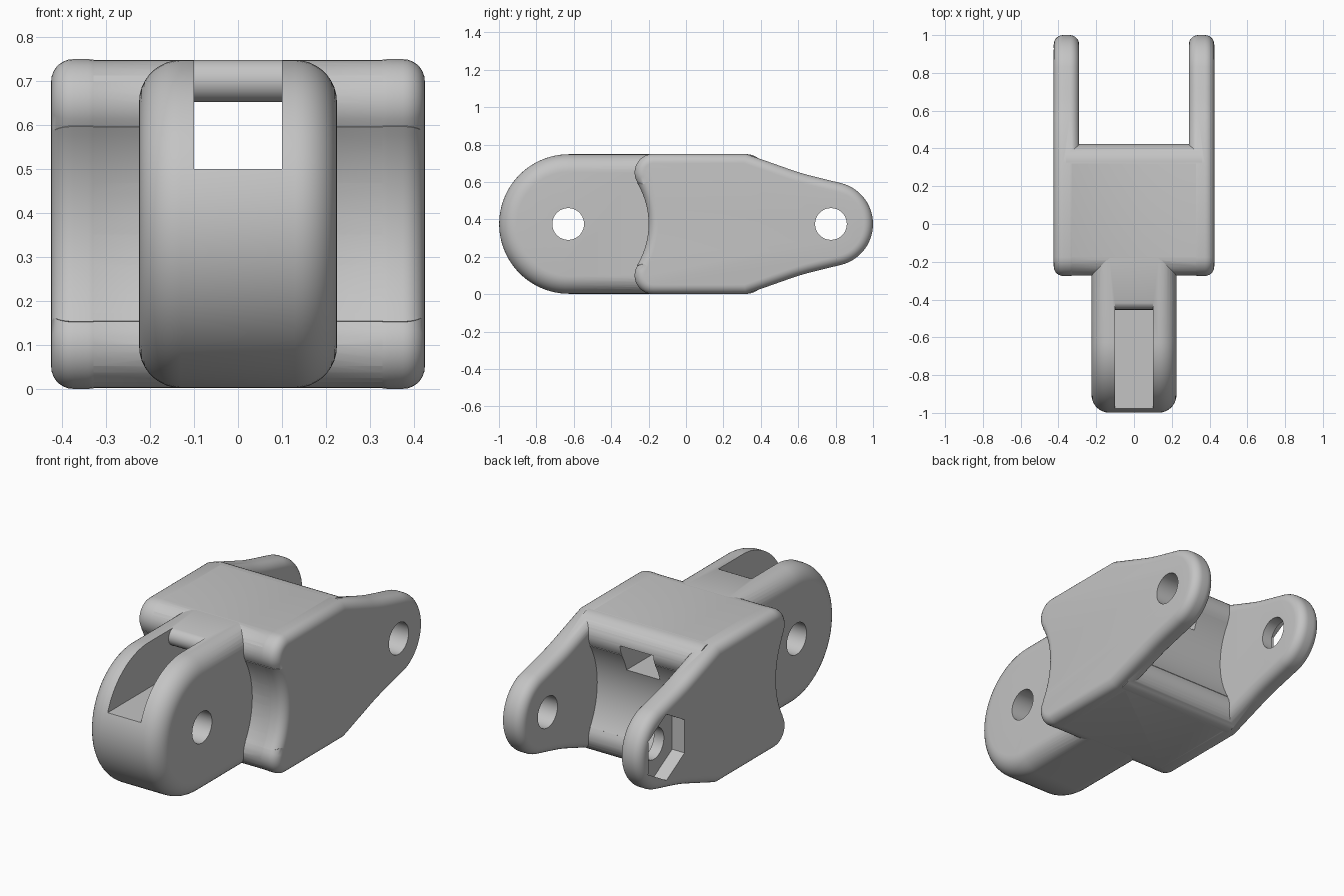
import bpy, math

if "Cube" in bpy.data.objects:
    bpy.data.objects.remove(bpy.data.objects["Cube"])

grey = bpy.data.materials.new("plain grey")
grey.diffuse_color = (0.55, 0.55, 0.55, 1)
grey.use_nodes = True
grey.node_tree.nodes["Principled BSDF"].inputs["Base Color"].default_value = grey.diffuse_color
MID = 0.375            # height of the pivot axis
FRONT, REAR = -0.626, 0.775


def arc(cy, cz, r, a0, a1, n):
    """Points (y, z) on an arc, angles in degrees."""
    return [(cy + r * math.cos(math.radians(a0 + (a1 - a0) * i / n)),
             cz + r * math.sin(math.radians(a0 + (a1 - a0) * i / n))) for i in range(n + 1)]


def offset(pts, d):
    """Move a counter-clockwise outline inward by d."""
    out = []
    for i, p in enumerate(pts):
        a, b = pts[i - 1], pts[(i + 1) % len(pts)]
        n = []
        for s, e in ((a, p), (p, b)):
            l = math.hypot(e[0] - s[0], e[1] - s[1])
            n.append((-(e[1] - s[1]) / l, (e[0] - s[0]) / l))
        k = d / (1 + n[0][0] * n[1][0] + n[0][1] * n[1][1])
        out.append((p[0] + k * (n[0][0] + n[1][0]), p[1] + k * (n[0][1] + n[1][1])))
    return out


def prism(name, pts, x0, x1, r0=0.0, r1=0.0, seg=7):
    """Extrude a side outline along x with rounded rims of radius r0 and r1."""
    # drop repeated points, then force counter-clockwise order
    pts = [p for i, p in enumerate(pts) if math.dist(p, pts[i - 1]) > 1e-4]
    if sum(pts[i - 1][0] * p[1] - p[0] * pts[i - 1][1] for i, p in enumerate(pts)) < 0:
        pts.reverse()
    rings = []
    for x, r, s in ((x0, r0, 1), (x1, r1, -1)):
        k = seg if r else 0
        side = []
        for i in range(k + 1):
            t = math.pi / 2 * i / k if k else 0
            side.append((x + s * r * (1 - math.sin(t)) if k else x,
                         r * (1 - math.cos(t))))
        # side runs from the full outline to the cap; order rings along x
        rings += side[::-1] if s == 1 else side
    n = len(pts)
    verts = [(x, y, z) for x, d in rings for y, z in offset(pts, d)]
    faces = [(k * n + i, k * n + (i + 1) % n, (k + 1) * n + (i + 1) % n, (k + 1) * n + i)
             for k in range(len(rings) - 1) for i in range(n)]
    faces = [f[::-1] for f in faces]
    faces += [tuple(range(n))[::-1], tuple(range((len(rings) - 1) * n, len(rings) * n))]
    me = bpy.data.meshes.new(name)
    me.from_pydata(verts, [], faces)
    me.materials.append(grey)
    ob = bpy.data.objects.new(name, me)
    bpy.context.collection.objects.link(ob)
    # consistent outward normals
    import bmesh
    bm = bmesh.new()
    bm.from_mesh(me)
    bmesh.ops.recalc_face_normals(bm, faces=bm.faces)
    bm.to_mesh(me)
    bm.free()
    return ob


def combine(target, other, mode):
    m = target.modifiers.new("cut", 'BOOLEAN')
    m.operation, m.object, m.solver = mode, other, 'EXACT'
    bpy.context.view_layer.objects.active = target
    bpy.ops.object.modifier_apply(modifier=m.name)
    bpy.data.objects.remove(other)


# Hollow front end: round lip, arc clearing the neighbouring link, round lip
lip = math.degrees(math.atan2(0.275, 0.45))
hollow = (arc(-0.175, 0.65, 0.1, 90, 180 + lip, 12)
          + arc(-0.625, MID, 0.425, lip, -lip, 20)
          + arc(-0.175, 0.10, 0.1, 180 - lip, 270, 12))

# Side plates with the rear ears
upper = [(0.32, 0.75), (0.57, 0.662), (0.61, 0.649), (0.66, 0.635), (0.72, 0.62)]
ear = ([(y, 0.75 - z) for y, z in upper]
       + arc(REAR, MID, 0.225, -75, 75, 36) + upper[::-1])
link = prism("chain_link", hollow + ear, 0.29, 0.425, 0.05, 0.05)
left = prism("left_side_plate", hollow + ear, -0.425, -0.29, 0.05, 0.05)

# Middle block, hollow at both ends
core_outline = offset((hollow + [(0.15 - y, z) for y, z in hollow[::-1]]), 0.0015)
core = prism("middle_block", core_outline, -0.36, 0.36)

# Front tongue
tongue_outline = arc(FRONT, MID, 0.373, 90, 270, 48) + [(0.12, 0.002), (0.12, 0.748)]
tongue = prism("front_tongue", tongue_outline, -0.225, 0.225, 0.095, 0.095, 9)

for part in (core, left, tongue):
    combine(link, part, 'UNION')

# Slot through the tongue and block, ending under a rounded roof edge
slot = [(-1.2, 0.5), (0.6, 0.5), (0.6, 0.652)] + arc(-0.405, 0.701, 0.049, 270, 90, 12) \
    + [(-0.405, 0.9), (-1.2, 0.9)]
combine(link, prism("slot_cutter", slot, -0.1, 0.1), 'DIFFERENCE')

# Pin holes and the hexagonal nut pocket
for y in (-0.63, REAR):
    combine(link, prism("pin_cutter", arc(y, MID, 0.085, 0, 350, 35), -0.6, 0.6), 'DIFFERENCE')
combine(link, prism("nut_cutter", arc(REAR, MID, 0.18, 30, 330, 5), -0.6, -0.35), 'DIFFERENCE')

# Smooth the curved surfaces
bpy.ops.object.select_all(action='DESELECT')
link.select_set(True)
bpy.context.view_layer.objects.active = link
bpy.ops.object.shade_smooth_by_angle(angle=math.radians(30))
